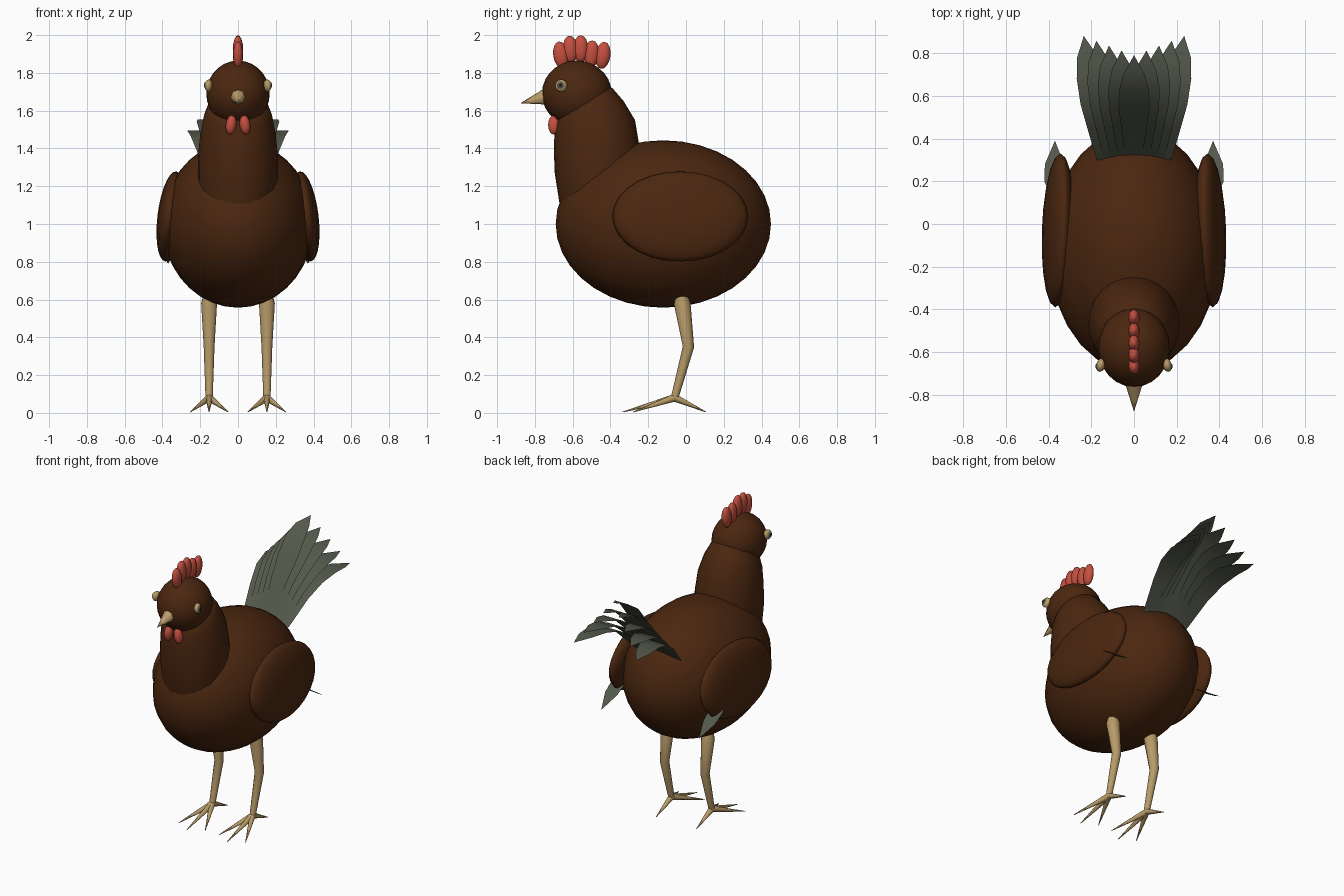
import bpy, bmesh, math
from mathutils import Vector, Euler

if "Cube" in bpy.data.objects:
    bpy.data.objects.remove(bpy.data.objects["Cube"])


def material(name, rgb):
    m = bpy.data.materials.new(name)
    m.use_nodes = True
    m.diffuse_color = (*rgb, 1)
    m.node_tree.nodes["Principled BSDF"].inputs["Base Color"].default_value = (*rgb, 1)
    return m


BROWN = material("dark_brown_plumage", (0.07, 0.02, 0.005))
GREEN = material("grey_green_feather", (0.088, 0.1, 0.07))
TAN = material("tan_horn", (0.48, 0.33, 0.14))
RED = material("comb_red", (0.56, 0.08, 0.05))
BLACK = material("pupil_black", (0.01, 0.01, 0.01))


def finish(bm, name, mat, angle=50):
    """Turn a bmesh into a named, shaded object."""
    me = bpy.data.meshes.new(name)
    bm.to_mesh(me)
    bm.free()
    me.materials.append(mat)
    ob = bpy.data.objects.new(name, me)
    bpy.context.collection.objects.link(ob)
    bpy.ops.object.select_all(action="DESELECT")
    ob.select_set(True)
    bpy.context.view_layer.objects.active = ob
    bpy.ops.object.shade_smooth_by_angle(angle=math.radians(angle))
    return ob


def ellipsoid(name, mat, center, radii, rot=(0, 0, 0), segs=16, rings=10):
    bm = bmesh.new()
    bmesh.ops.create_uvsphere(bm, u_segments=segs, v_segments=rings, radius=1)
    turn = Euler([math.radians(a) for a in rot])
    for v in bm.verts:
        v.co = Vector([c * r for c, r in zip(v.co, radii)])
        v.co.rotate(turn)
        v.co += Vector(center)
    return finish(bm, name, mat, 80)


def loft(name, mat, rings, sides):
    """Skin elliptical rings given as (center, half axis, half axis)."""
    bm = bmesh.new()
    loops = []
    for c, u, w in rings:
        angles = [math.tau * i / sides for i in range(sides)]
        loops.append([bm.verts.new(c + u * math.cos(a) + w * math.sin(a)) for a in angles])
    for a, b in zip(loops, loops[1:]):
        for i in range(sides):
            j = (i + 1) % sides
            bm.faces.new((a[i], a[j], b[j], b[i]))
    bm.faces.new(loops[0])
    bm.faces.new(loops[-1])
    bmesh.ops.recalc_face_normals(bm, faces=bm.faces)
    return finish(bm, name, mat)


def tube(name, mat, points, radii, sides=8):
    """Tapered round tube along a path that is never parallel to x."""
    pts = [Vector(p) for p in points]
    rings = []
    for i, p in enumerate(pts):
        d = (pts[min(i + 1, len(pts) - 1)] - pts[max(i - 1, 0)]).normalized()
        u = Vector((1, 0, 0)).cross(d).normalized()
        rings.append((p, u * radii[i], d.cross(u) * radii[i]))
    return loft(name, mat, rings, sides)


def feather(name, spine, widths):
    """Flat pointed blade: a strip across x that follows the spine."""
    bm = bmesh.new()
    rows = []
    for p, w in zip(spine, widths):
        offsets = (-w, w) if w else (0,)
        rows.append([bm.verts.new(Vector(p) + Vector((o, 0, 0))) for o in offsets])
    for a, b in zip(rows, rows[1:]):
        bm.faces.new([a[0], a[1]] + b[::-1])
    return finish(bm, name, GREEN)


# Body
ellipsoid("body", BROWN, (0, -0.12, 1.0), (0.4, 0.57, 0.443), segs=28, rings=18)

# Neck: (front y, front z, back y, back z, half width)
neck = [(-0.64, 0.98, -0.22, 1.22, 0.2), (-0.67, 1.11, -0.235, 1.34, 0.213),
        (-0.695, 1.27, -0.25, 1.43, 0.213), (-0.7, 1.4, -0.27, 1.55, 0.2),
        (-0.695, 1.5, -0.33, 1.65, 0.18), (-0.68, 1.57, -0.39, 1.72, 0.15),
        (-0.6, 1.65, -0.47, 1.74, 0.08)]
rings = []
for fy, fz, by, bz, w in neck:
    front, back = Vector((0, fy, fz)), Vector((0, by, bz))
    rings.append(((front + back) / 2, Vector((w, 0, 0)), (back - front) / 2))
loft("neck", BROWN, rings, 24)

# Head and beak
ellipsoid("head", BROWN, (0, -0.578, 1.69), (0.168, 0.185, 0.175), segs=24, rings=14)
tube("beak", TAN, [(0, -0.71, 1.682), (0, -0.875, 1.64)], [0.053, 0.001])

# Comb
for i, (y, z) in enumerate([(-0.663, 1.895), (-0.612, 1.925), (-0.557, 1.927),
                            (-0.5, 1.9), (-0.44, 1.893)]):
    ellipsoid(f"comb_lobe_{i + 1}", RED, (0, y, z), (0.027, 0.04, 0.072),
              (8 - 4 * i, 0, 0), 12, 8)

# Tail: nine blades fanning outwards, the outer ones lower and longer
inner = [(0.3, 1.24), (0.45, 1.47), (0.54, 1.59), (0.62, 1.69), (0.7, 1.745), (0.79, 1.775)]
outer = [(0.3, 1.24), (0.45, 1.39), (0.56, 1.465), (0.68, 1.495), (0.78, 1.49), (0.88, 1.475)]
tail_widths = [0.035, 0.06, 0.072, 0.071, 0.05, 0]
for i in range(-4, 5):
    f = abs(i) / 4
    spine = []
    for k, (a, b) in enumerate(zip(inner, outer)):
        y, z = (p + (q - p) * f for p, q in zip(a, b))
        spine.append((i / 4 * (0.14 + 0.019 * k), y, z))
    feather(f"tail_feather_{i + 5}", spine, tail_widths)

# Paired parts
for side, s in (("left", 1), ("right", -1)):
    ellipsoid(f"{side}_wing", BROWN, (s * 0.356, -0.03, 1.04), (0.07, 0.36, 0.24),
              (0, -7 * s, 2 * s), 20, 14)
    feather(f"{side}_wing_feather",
            [(s * 0.365, 0.13, 0.965), (s * 0.37, 0.2, 0.91),
             (s * 0.372, 0.28, 0.86), (s * 0.37, 0.39, 0.79)],
            [0.02, 0.05, 0.045, 0])
    ellipsoid(f"{side}_eye", TAN, (s * 0.155, -0.66, 1.732), (0.021, 0.033, 0.033),
              (0, 0, 15 * s), 12, 8)
    ellipsoid(f"{side}_iris", GREEN, (s * 0.167, -0.663, 1.734), (0.012, 0.021, 0.021),
              (0, 0, 15 * s), 12, 8)
    ellipsoid(f"{side}_pupil", BLACK, (s * 0.174, -0.664, 1.735), (0.007, 0.011, 0.011),
              (0, 0, 15 * s), 10, 6)
    ellipsoid(f"{side}_wattle", RED, (s * 0.037, -0.7, 1.525), (0.028, 0.03, 0.052),
              (0, -8 * s, 0), 12, 8)

    # Leg and toes
    x = s * 0.153
    ankle = (x, -0.06, 0.08)
    tube(f"{side}_leg", TAN,
         [(x, -0.025, 0.63), (x, -0.02, 0.58), (x, 0.013, 0.35), ankle],
         [0.03, 0.044, 0.03, 0.02], 10)
    ellipsoid(f"{side}_ankle", TAN, ankle, (0.021, 0.021, 0.021), segs=10, rings=6)
    for toe, dx, y in (("middle", 0, -0.335), ("outer", 0.1, -0.28),
                       ("inner", -0.1, -0.28), ("back", 0, 0.105)):
        tube(f"{side}_{toe}_toe", TAN, [ankle, (x + s * dx, y, 0.005)], [0.02, 0.002])
